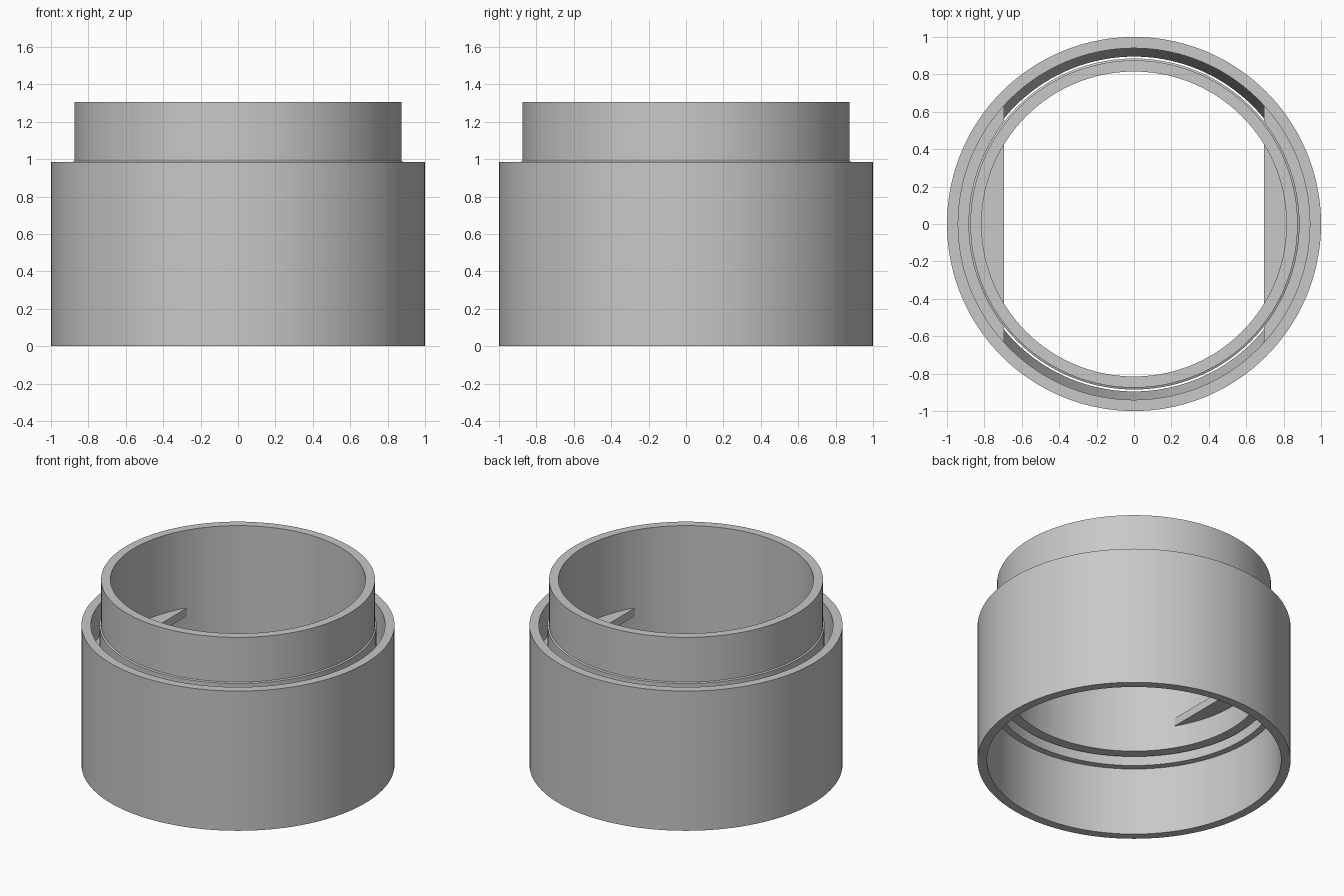
import bpy
import bmesh
import math

cube = bpy.data.objects.get("Cube")
if cube:
    bpy.data.objects.remove(cube, do_unlink=True)

SEGMENTS = 144

grey = bpy.data.materials.new("plain grey")
grey.use_nodes = True
color = (0.58, 0.58, 0.58, 1.0)
grey.diffuse_color = color
grey.node_tree.nodes["Principled BSDF"].inputs["Base Color"].default_value = color


def finish(name, bm):
    """Turn a bmesh into a shaded object with the grey material."""
    bmesh.ops.recalc_face_normals(bm, faces=bm.faces)
    mesh = bpy.data.meshes.new(name)
    bm.to_mesh(mesh)
    bm.free()
    mesh.materials.append(grey)
    obj = bpy.data.objects.new(name, mesh)
    bpy.context.collection.objects.link(obj)
    bpy.ops.object.select_all(action="DESELECT")
    obj.select_set(True)
    bpy.context.view_layer.objects.active = obj
    bpy.ops.object.shade_smooth_by_angle(angle=math.radians(8))
    return obj


def lathe(name, profile):
    """Revolve a closed (radius, height) profile around z."""
    bm = bmesh.new()
    rings = []
    for i in range(SEGMENTS):
        a = math.tau * i / SEGMENTS
        rings.append([bm.verts.new((r * math.cos(a), r * math.sin(a), z))
                      for r, z in profile])
    n = len(profile)
    for i in range(SEGMENTS):
        here, after = rings[i], rings[(i + 1) % SEGMENTS]
        for j in range(n):
            k = (j + 1) % n
            bm.faces.new((here[j], after[j], after[k], here[k]))
    return finish(name, bm)


def bridge(name, side, chord, radius, bottom, top):
    """Circular segment slab with its flat side facing the axis."""
    bm = bmesh.new()
    half = math.acos(chord / radius)
    steps = 36
    outline = []
    for i in range(steps + 1):
        a = -half + 2 * half * i / steps
        outline.append(bm.verts.new((side * radius * math.cos(a),
                                     radius * math.sin(a), bottom)))
    face = bm.faces.new(outline)
    result = bmesh.ops.extrude_face_region(bm, geom=[face])
    lifted = [v for v in result["geom"] if isinstance(v, bmesh.types.BMVert)]
    bmesh.ops.translate(bm, verts=lifted, vec=(0, 0, top - bottom))
    return finish(name, bm)


# Outer sleeve with an inner ledge that tapers up to the wall
lathe("outer_sleeve", [(1.0, 0), (1.0, 0.985), (0.94, 0.985), (0.94, 0.757),
                       (0.895, 0.48), (0.94, 0.48), (0.94, 0)])

# Inner tube, slightly thicker below the sleeve rim
lathe("inner_tube", [(0.885, 0.54), (0.885, 0.985), (0.875, 0.99),
                     (0.875, 1.305), (0.815, 1.305), (0.815, 0.54)])

# Bridges joining tube and sleeve on both sides
for label, side in (("left", 1), ("right", -1)):
    bridge(label + "_bridge", side, 0.695, 0.96, 0.70, 0.757)
